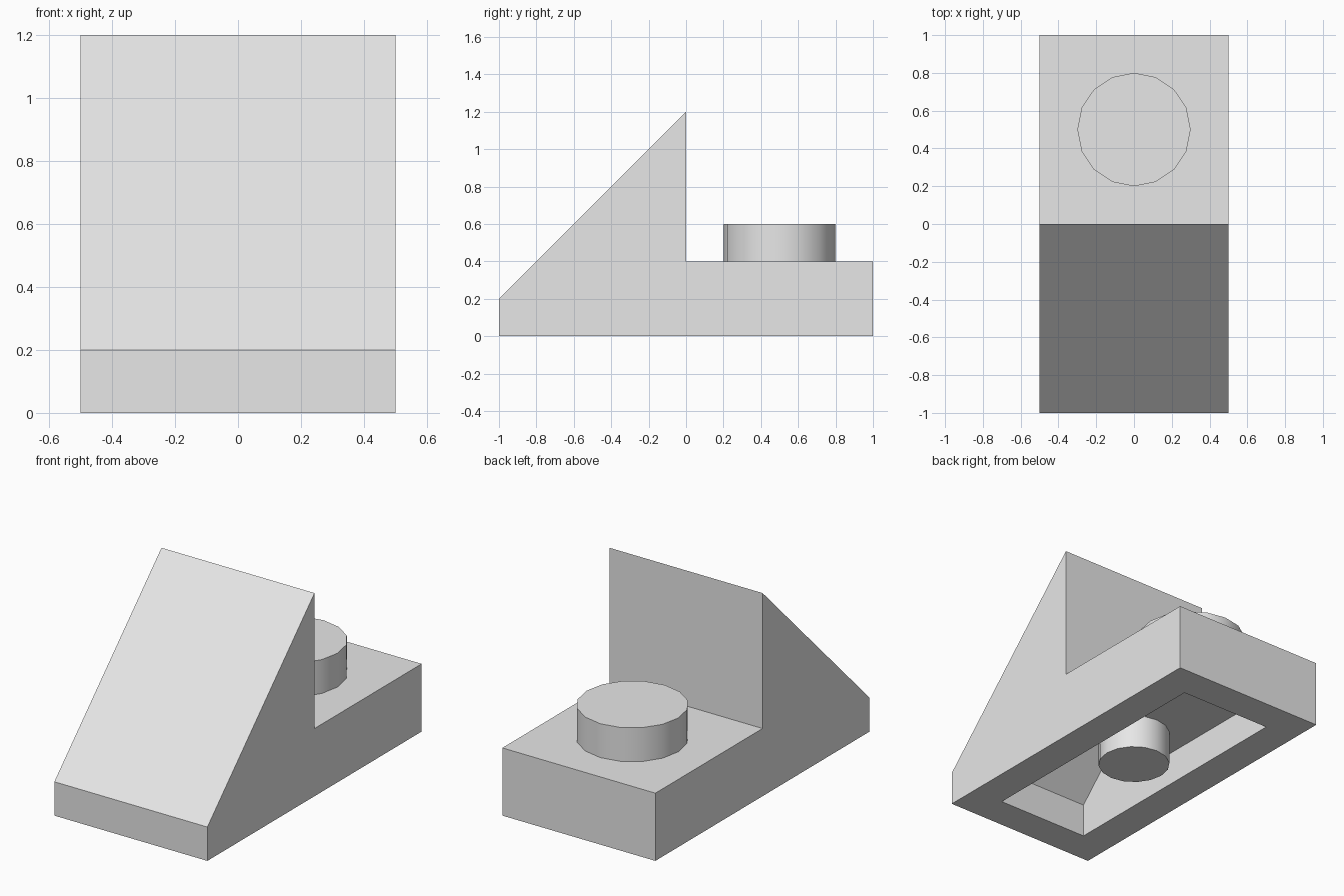
import bpy
import bmesh
import math

default_cube = bpy.data.objects.get("Cube")
if default_cube:
    bpy.data.objects.remove(default_cube, do_unlink=True)

GREY = (0.8, 0.8, 0.8, 1.0)
grey = bpy.data.materials.new("light grey plastic")
grey.use_nodes = True
grey.diffuse_color = GREY
grey.node_tree.nodes["Principled BSDF"].inputs["Base Color"].default_value = GREY


def finish(name, bm):
    """Turn a bmesh into a grey object."""
    bmesh.ops.recalc_face_normals(bm, faces=bm.faces)
    mesh = bpy.data.meshes.new(name)
    bm.to_mesh(mesh)
    bm.free()
    mesh.materials.append(grey)
    obj = bpy.data.objects.new(name, mesh)
    bpy.context.collection.objects.link(obj)
    return obj


def activate(obj):
    bpy.ops.object.select_all(action='DESELECT')
    obj.select_set(True)
    bpy.context.view_layer.objects.active = obj


def prism(name, profile, half_width):
    """Extrude a (y, z) side profile across x."""
    bm = bmesh.new()
    face = bm.faces.new([bm.verts.new((-half_width, y, z)) for y, z in profile])
    side = bmesh.ops.extrude_face_region(bm, geom=[face])
    moved = [v for v in side["geom"] if isinstance(v, bmesh.types.BMVert)]
    bmesh.ops.translate(bm, verts=moved, vec=(2 * half_width, 0, 0))
    return finish(name, bm)


def peg(name, radius, y, bottom, top):
    """Sixteen-sided upright cylinder with smooth sides and sharp rims."""
    bm = bmesh.new()
    bmesh.ops.create_cone(bm, cap_ends=True, segments=16, radius1=radius,
                          radius2=radius, depth=top - bottom)
    bmesh.ops.translate(bm, verts=bm.verts, vec=(0, y, (bottom + top) / 2))
    obj = finish(name, bm)
    activate(obj)
    bpy.ops.object.shade_smooth_by_angle(angle=math.radians(35))
    return obj


# Sloped block with a low step at the back
body = prism("sloped_body", [(-1, 0), (1, 0), (1, 0.4), (0, 0.4), (0, 1.2), (-1, 0.2)], 0.5)

# Hollow underside that follows the slope
cavity = prism("cavity_cutter", [(-0.8, -0.1), (0.8, -0.1), (0.8, 0.2),
                                 (-0.2, 0.2), (-0.2, 0.8), (-0.8, 0.2)], 0.3)
cavity.hide_render = True
cut = body.modifiers.new("hollow", 'BOOLEAN')
cut.operation = 'DIFFERENCE'
cut.solver = 'EXACT'
cut.object = cavity
activate(body)
bpy.ops.object.modifier_apply(modifier=cut.name)
bpy.data.objects.remove(cavity, do_unlink=True)

# Round stud on the step and the post inside the hollow
peg("top_stud", 0.3, 0.5, 0.39, 0.6)
peg("underside_post", 0.2, 0, 0, 0.21)
